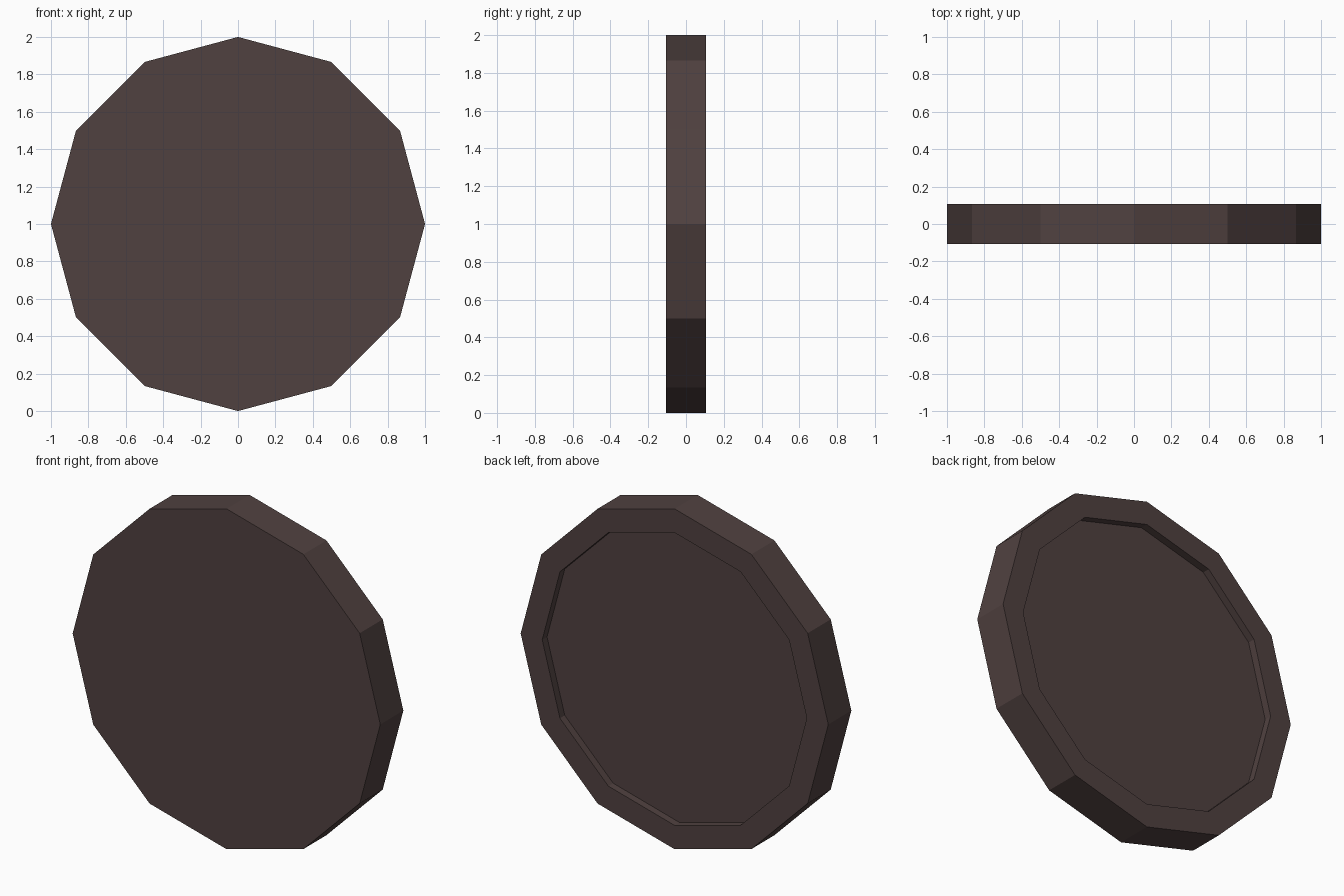
import bpy
import bmesh
from math import pi
from mathutils import Matrix

cube = bpy.data.objects.get("Cube")
if cube:
    bpy.data.objects.remove(cube, do_unlink=True)

SIDES = 12
RADIUS = 1.0
THICKNESS = 0.214
RECESS_RADIUS = 0.86
RECESS_DEPTH = 0.045

# Dark brown material
brown = bpy.data.materials.new("dark_brown")
brown.use_nodes = True
color = (0.08, 0.053, 0.051, 1.0)
brown.diffuse_color = color
brown.node_tree.nodes["Principled BSDF"].inputs["Base Color"].default_value = color

# Twelve-sided disc standing upright, with its top cap turned to the back
bm = bmesh.new()
bmesh.ops.create_cone(bm, cap_ends=True, segments=SIDES, radius1=RADIUS,
                      radius2=RADIUS, depth=THICKNESS)
bmesh.ops.rotate(bm, verts=bm.verts, matrix=Matrix.Rotation(-pi / 2, 3, "X"))
bm.normal_update()

# Rim and shallow straight-walled recess in the back
back = max(bm.faces, key=lambda f: f.calc_center_median().y)
bmesh.ops.inset_region(bm, faces=[back], thickness=0.01)
for v in back.verts:
    scale = RECESS_RADIUS / (v.co.x ** 2 + v.co.z ** 2) ** 0.5
    v.co.x *= scale
    v.co.z *= scale
floor = bmesh.ops.extrude_discrete_faces(bm, faces=[back])["faces"][0]
bmesh.ops.translate(bm, verts=floor.verts, vec=(0, -RECESS_DEPTH, 0))
bmesh.ops.translate(bm, verts=bm.verts, vec=(0, 0, RADIUS))
bmesh.ops.recalc_face_normals(bm, faces=bm.faces)

mesh = bpy.data.meshes.new("disc")
bm.to_mesh(mesh)
bm.free()
mesh.materials.append(brown)
disc = bpy.data.objects.new("disc", mesh)
bpy.context.collection.objects.link(disc)
